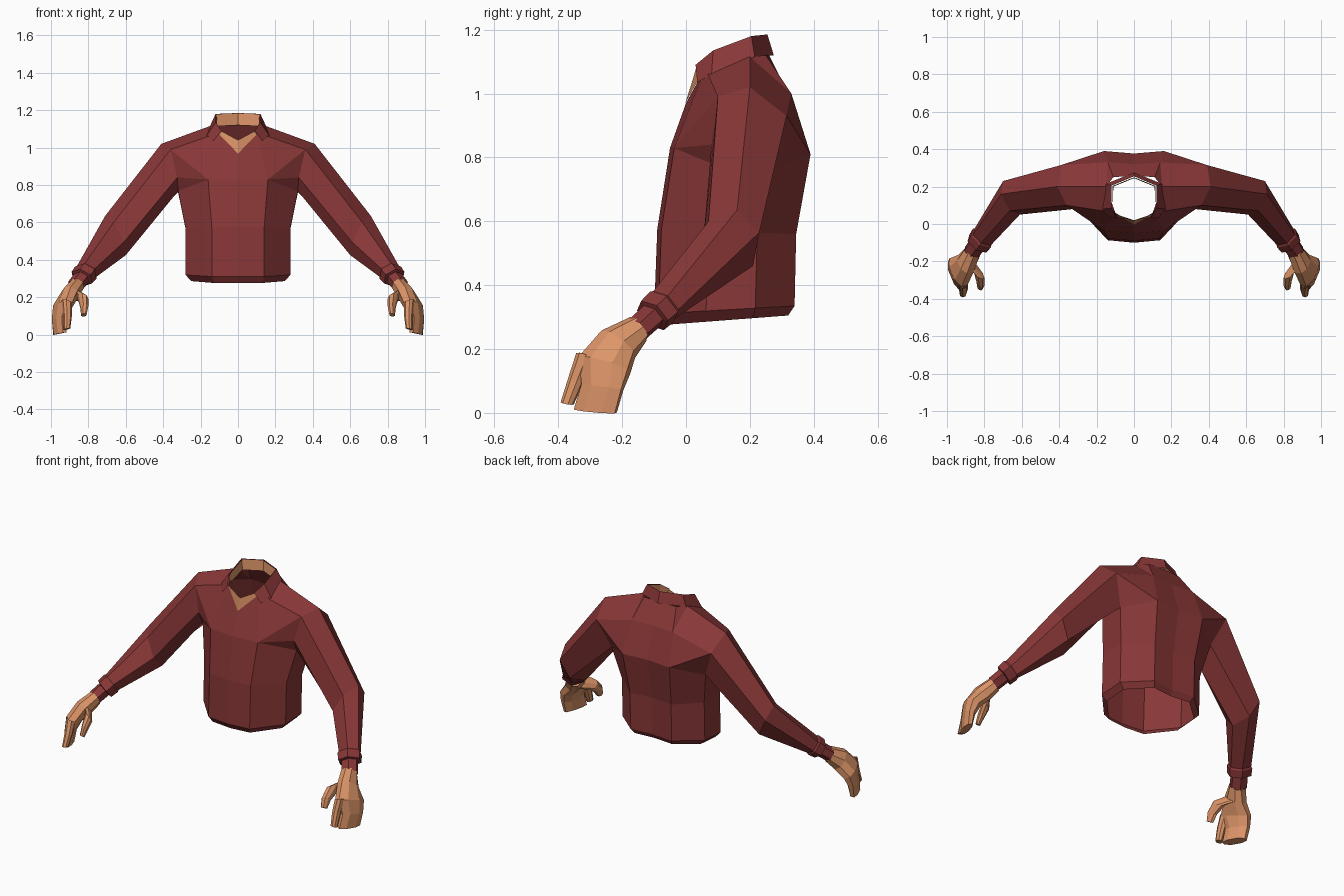
import bpy, math
from mathutils import Vector as V

if "Cube" in bpy.data.objects:
    bpy.data.objects.remove(bpy.data.objects["Cube"])


def material(name, color):
    m = bpy.data.materials.new(name)
    m.diffuse_color = (*color, 1)
    m.use_nodes = True
    m.node_tree.nodes["Principled BSDF"].inputs["Base Color"].default_value = m.diffuse_color
    return m


RED = material("dark red cloth", (0.25, 0.038, 0.038))
SKIN = material("tan skin", (0.72, 0.30, 0.14))


def build(name, verts, faces, mat):
    """Half model, mirrored across x with the centre seam welded."""
    me = bpy.data.meshes.new(name)
    me.from_pydata([tuple(v) for v in verts], [], faces)
    me.materials.append(mat)
    ob = bpy.data.objects.new(name, me)
    bpy.context.collection.objects.link(ob)
    mod = ob.modifiers.new("mirror", 'MIRROR')
    mod.use_clip = True
    mod.merge_threshold = 0.0005
    bpy.context.view_layer.objects.active = ob
    bpy.ops.object.mode_set(mode='EDIT')
    bpy.ops.mesh.select_all(action='SELECT')
    bpy.ops.mesh.normals_make_consistent(inside=False)
    bpy.ops.object.mode_set(mode='OBJECT')
    return ob


def ring(c, u, v, n=6):
    """Elliptical section around c with half axes u and v."""
    c, u, v = V(c), V(u), V(v)
    return [c + u * math.cos(2 * math.pi * i / n) + v * math.sin(2 * math.pi * i / n)
            for i in range(n)]


def box_ring(c, u, v):
    """Section with rounded corners, wide along u and thin along v."""
    c, u, v = V(c), V(u), V(v)
    return [c + u * a + v * b for a, b in
            ((1, .45), (.45, 1), (-.45, 1), (-1, .45), (-1, -.45), (-.45, -1), (.45, -1), (1, -.45))]


def bridge(a, b, n):
    return [(a + i, a + (i + 1) % n, b + (i + 1) % n, b + i) for i in range(n)]


def loft(name, rings, mat):
    n = len(rings[0])
    verts = [p for r in rings for p in r]
    faces = [f for k in range(len(rings) - 1) for f in bridge(k * n, (k + 1) * n, n)]
    faces.append(tuple(range(len(verts) - n, len(verts))))
    return build(name, verts, faces, mat)


def strip(name, top, low, mat):
    n = len(top)
    return build(name, top + low, [(i, i + 1, n + i + 1, n + i) for i in range(n - 1)], mat)


# Sweater body: rows of half width, front y, back y, front z, back z
verts, faces = [], []
for w, yf, yb, zf, zb, dip in ((.25, -.075, .32, .275, .305, 0), (.28, -.10, .34, .31, .335, 0),
                               (.28, -.09, .345, .575, .56, 0), (.32, -.05, .39, .83, .81, .055)):
    for fx, t in ((0, 0), (.5, .03), (1, .37), (1, .72), (.5, 1), (0, .97)):
        z = zf + (zb - zf) * t - (dip if fx == 1 else 0)
        verts.append(V((w * fx, yf + (yb - yf) * t, z)))
for r in range(3):
    faces += [(r * 6 + i, r * 6 + i + 1, r * 6 + i + 7, r * 6 + i + 6) for i in range(5)]
T0, T1, T2, T3, T4, T5 = range(18, 24)

# Yoke: neckline, upper back and armhole points
yoke = [(0, 0, .97), (.10, .06, 1.08), (.15, .2, 1.115), (.11, .25, 1.12), (0, .26, 1.12),
        (.14, .33, 1.0), (0, .32, 1.0),
        (.41, .2, 1.02), (.36, .1, .99), (.325, .08, .84), (.39, .315, .93)]
N0, N1, N2, N3, N4, Q4, Q5, D, C, B, E = range(24, 35)
verts += [V(p) for p in yoke]
faces += [(T0, T1, N1, N0), (T1, C, N1), (T1, B, C), (T1, T2, B), (N1, C, D, N2),
          (N2, D, E, Q4), (N2, Q4, N3), (Q5, Q4, N3, N4), (T5, T4, Q4, Q5),
          (T4, E, Q4), (T4, T3, E)]

# Sleeve: continues from the armhole through elbow, cuff and wristband
hole = [D, C, B, T2, T3, E]
u, v = V((.053, .013, .03)), V((-.020, -.047, .034))
cuff = V((.835, -.105, .305))
along = V((.47, -.65, -.60))
sections = [((.655, .14, .53), (.055, .02, .105), (-.02, -.092, .02)),
            (cuff - along * .055, u * .97, v * .97),
            (cuff - along * .045, u * 1.08, v * 1.08),
            (cuff, u * 1.03, v * 1.03),
            (cuff + along * .003, u * .74, v * .74),
            (cuff + along * .075, u * .72, v * .72)]
prev = hole
for s in sections:
    cur = list(range(len(verts), len(verts) + 6))
    verts += ring(*s)
    faces += [(prev[i], prev[(i + 1) % 6], cur[(i + 1) % 6], cur[i]) for i in range(6)]
    prev = cur
build("sweater", verts, faces, RED)

# Folded collar and the skin inside it
strip("collar",
      [(.09, .03, 1.09), (.12, .085, 1.135), (.12, .205, 1.18), (0, .255, 1.185)],
      [(.13, .035, 1.035), (.17, .08, 1.06), (.15, .215, 1.115), (0, .275, 1.12)], RED)
strip("neck",
      [(0, .02, 1.04), (.088, .034, 1.088), (.115, .085, 1.132), (.115, .203, 1.177), (0, .25, 1.182)],
      [(0, -.003, .968), (.10, .053, 1.07), (.115, .09, 1.075), (.11, .2, 1.115), (0, .245, 1.12)], SKIN)

# Hands: palm running into a curled finger group
loft("palm", [
    box_ring((.862, -.150, .262), (.018, .028, -.028), (.032, .006, .022)),
    box_ring((.898, -.212, .215), (.022, .050, -.032), (.038, -.005, .025)),
    box_ring((.938, -.255, .150), (.032, .076, -.020), (.036, -.010, .016)),
    box_ring((.956, -.262, .080), (.026, .062, -.008), (.028, -.008, .004)),
    box_ring((.952, -.284, .006), (.026, .064, -.006), (.022, -.008, -.004))], SKIN)

# Separate forefinger and thumb
loft("forefinger", [
    box_ring((.915, -.315, .175), (.008, .026, -.008), (.024, -.006, .010)),
    box_ring((.912, -.345, .100), (.008, .022, -.005), (.020, -.006, .004)),
    box_ring((.915, -.372, .030), (.006, .018, -.004), (.016, -.006, -.002))], SKIN)
loft("thumb", [
    box_ring((.880, -.205, .220), (.010, .030, -.025), (.028, .006, .018)),
    box_ring((.830, -.265, .195), (.008, .024, -.022), (.026, .010, .012)),
    box_ring((.822, -.315, .150), (.004, .020, -.016), (.020, .006, .004)),
    box_ring((.824, -.340, .105), (.002, .014, -.008), (.014, .003, .000))], SKIN)
